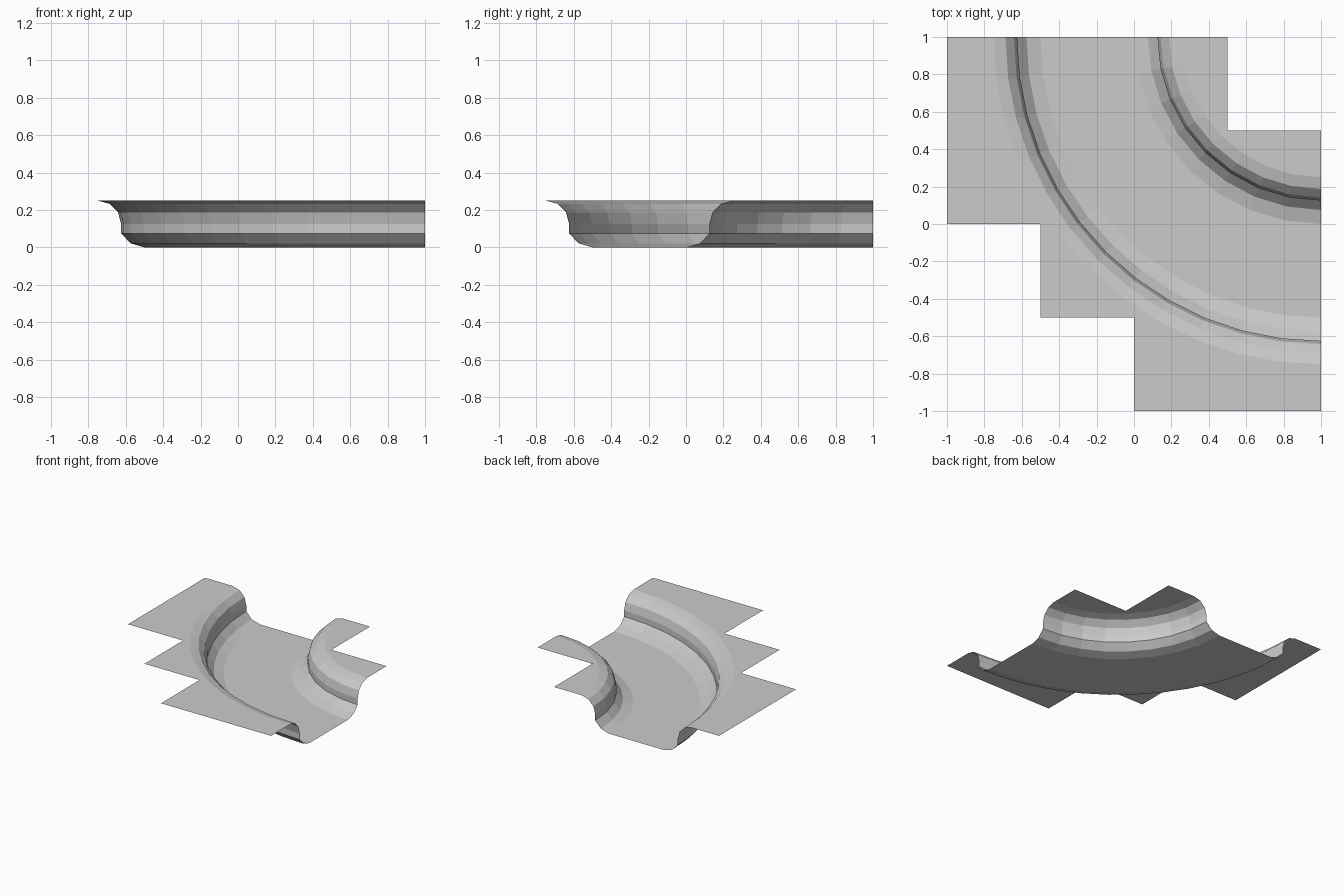
import bpy, bmesh
from math import sin, cos, pi
from mathutils import Vector

cube = bpy.data.objects.get("Cube")
if cube:
    bpy.data.objects.remove(cube)

stone = bpy.data.materials.new("plain_grey")
stone.use_nodes = True
GREY = (0.6, 0.6, 0.6, 1)
stone.diffuse_color = GREY
stone.node_tree.nodes["Principled BSDF"].inputs["Base Color"].default_value = GREY

CENTRE = Vector((1, 1, 0))   # pivot of the bend
MID = 1.25                   # radius of the channel centreline
HALF = 0.25                  # half width of the flat bed
LIP = 0.125                  # radius of the rounded lip

# Bank cross-section (distance from bed edge, height): foot, wall, rounded lip
PROFILE = [(0, 0), (0.075, 0.022), (LIP, 0.075)]
PROFILE += [(2 * LIP - LIP * cos(a), LIP + LIP * sin(a)) for a in (0, pi / 6, pi / 3, pi / 2)]


def arc(side, segments, offset, z):
    """Quarter ring on the outer (+1) or inner (-1) side of the channel."""
    r = MID + side * (HALF + offset)
    angles = [pi / 2 * i / segments for i in range(segments + 1)]
    return [CENTRE + Vector((-r * cos(t), -r * sin(t), z)) for t in angles]


def build(name, polygons):
    """Mesh whose faces look up and in towards the channel."""
    bm = bmesh.new()
    for poly in polygons:
        bm.faces.new([bm.verts.new(p) for p in poly])
    bmesh.ops.remove_doubles(bm, verts=bm.verts, dist=1e-4)
    bm.normal_update()
    for f in bm.faces:
        out = f.calc_center_median() - CENTRE
        out.z = 0
        facing = out.normalized() * (MID - out.length)
        if abs(f.normal.z) > 0.01:
            facing = Vector((0, 0, 1))
        if f.normal.dot(facing) < 0:
            f.normal_flip()
    mesh = bpy.data.meshes.new(name)
    bm.to_mesh(mesh)
    bm.free()
    mesh.materials.append(stone)
    bpy.context.collection.objects.link(bpy.data.objects.new(name, mesh))


def bank_slope(name, side, segments):
    rings = [arc(side, segments, d, z) for d, z in PROFILE]
    build(name, [(a[i], a[i + 1], b[i + 1], b[i])
                 for a, b in zip(rings, rings[1:]) for i in range(segments)])


def bank_top(name, side, segments, outline):
    edge = arc(side, segments, *PROFILE[-1])
    build(name, [edge + [Vector((x, y, 2 * LIP)) for x, y in outline]])


OUTER, INNER = 12, 8

# Curved slopes
bank_slope("outer_bank_slope", 1, OUTER)
bank_slope("inner_bank_slope", -1, INNER)

# Flat bed between the slopes
build("channel_bed", [arc(1, OUTER, 0, 0) + arc(-1, INNER, 0, 0)[::-1]])

# Stepped flat ground on either side
bank_top("outer_ground", 1, OUTER,
         [(1, -1), (0, -1), (0, -0.5), (-0.5, -0.5), (-0.5, 0), (-1, 0), (-1, 1)])
bank_top("inner_ground", -1, INNER, [(1, 0.5), (0.5, 0.5), (0.5, 1)])
